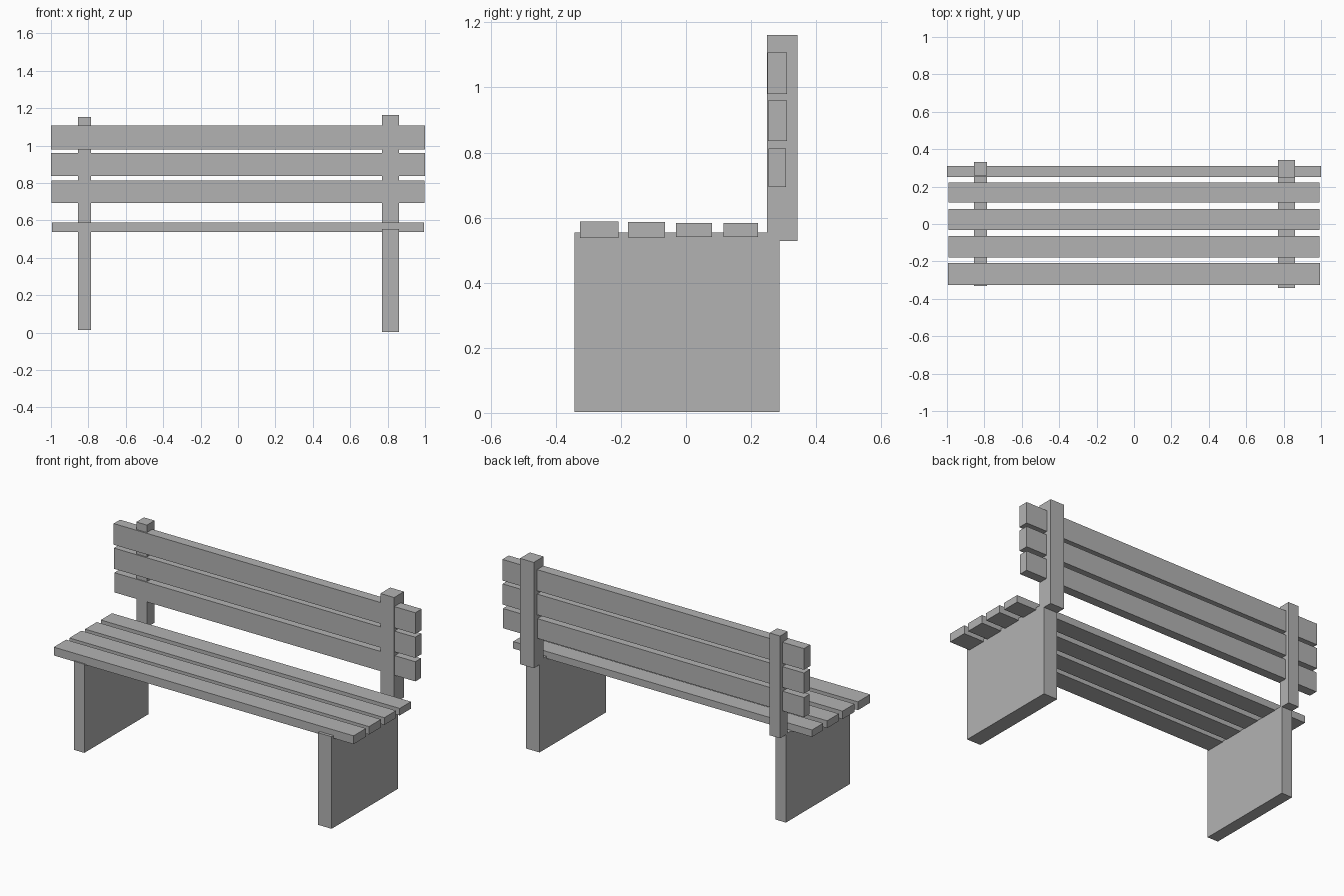
import bpy, bmesh

if "Cube" in bpy.data.objects:
    bpy.data.objects.remove(bpy.data.objects["Cube"])

wood = bpy.data.materials.new("plain grey")
wood.diffuse_color = (0.45, 0.45, 0.45, 1)
wood.use_nodes = True
wood.node_tree.nodes["Principled BSDF"].inputs["Base Color"].default_value = wood.diffuse_color


def box(name, x, y, z):
    """Box from (min, max) ranges on each axis."""
    bm = bmesh.new()
    bmesh.ops.create_cube(bm, size=1)
    for v in bm.verts:
        v.co = [r[0] if c < 0 else r[1] for c, r in zip(v.co, (x, y, z))]
    mesh = bpy.data.meshes.new(name)
    bm.to_mesh(mesh)
    bm.free()
    mesh.materials.append(wood)
    ob = bpy.data.objects.new(name, mesh)
    bpy.context.collection.objects.link(ob)


# Supports: the left side is slightly slimmer than the right (inset all round)
for side, x, i in (("left", (-0.856, -0.786), 0.0105), ("right", (0.77, 0.861), 0.0)):
    box(side + "_leg_panel", x, (-0.343 + i, 0.287 - i), (0.002 + i, 0.554 - i))
    box(side + "_back_post", x, (0.249 + i, 0.342 - i), (0.528 + i, 1.162 - i))

# Seat slats, front to back: y range, z range, half length
seat = [(-0.325, -0.208, 0.538, 0.588, 0.994),
        (-0.178, -0.064, 0.539, 0.587, 0.993),
        (-0.031, 0.080, 0.540, 0.584, 0.992),
        (0.116, 0.222, 0.541, 0.583, 0.991)]
for n, (y0, y1, z0, z1, h) in enumerate(seat, 1):
    box(f"seat_slat_{n}", (-h, h), (y0, y1), (z0, z1))

# Backrest slats, bottom to top: y range, z range, half length
back = [(0.254, 0.308, 0.694, 0.812, 0.998),
        (0.252, 0.310, 0.836, 0.960, 0.999),
        (0.251, 0.311, 0.980, 1.107, 1.0)]
for n, (y0, y1, z0, z1, h) in enumerate(back, 1):
    box(f"backrest_slat_{n}", (-h, h), (y0, y1), (z0, z1))
